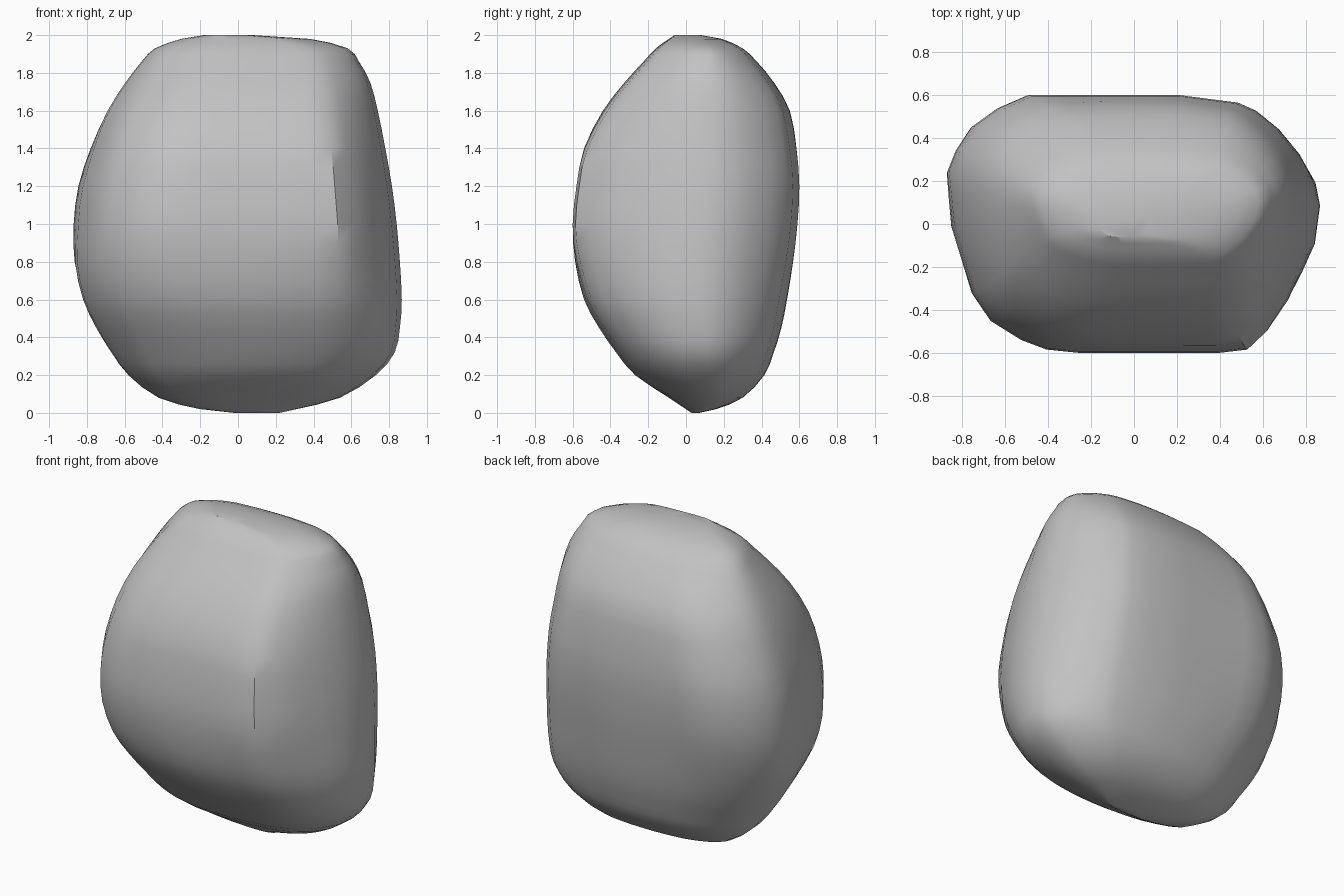
import bpy, bmesh, math

if "Cube" in bpy.data.objects:
    bpy.data.objects.remove(bpy.data.objects["Cube"])

# Boulder plan outline, counter-clockwise from the left tip
OUTLINE = [(-.87, .25), (-.845, 0), (-.75, -.32), (-.665, -.45), (-.52, -.54), (-.4, -.585),
           (-.25, -.6), (.42, -.6), (.55, -.585), (.64, -.5), (.73, -.36), (.84, -.1),
           (.867, .1), (.85, .22), (.79, .34), (.7, .45), (.6, .53), (.52, .565), (.24, .6),
           (-.5, .6), (-.64, .54), (-.76, .455), (-.83, .35)]

# Height, left, right, front and back limits of each layer
LAYERS = [
    (0.00, -.02, .22, .03, .07), (0.02, -.20, .31, .00, .16),
    (0.08, -.42, .54, -.09, .30), (0.20, -.58, .73, -.27, .415),
    (0.32, -.67, .83, -.37, .465), (0.45, -.75, .857, -.46, .505),
    (0.60, -.82, .867, -.54, .535), (0.80, -.865, .857, -.587, .567),
    (1.00, -.87, .84, -.60, .59), (1.20, -.845, .815, -.58, .60),
    (1.40, -.78, .78, -.54, .585), (1.60, -.69, .74, -.44, .55),
    (1.75, -.595, .70, -.325, .465), (1.86, -.51, .64, -.225, .375),
    (1.93, -.44, .58, -.16, .30), (1.98, -.30, .38, -.09, .19),
    (2.00, -.18, .08, -.06, .08)]


def split_edges(points):
    """Add evenly spaced points to the long edges of a closed outline."""
    out = []
    for i, (x, y) in enumerate(points):
        nx, ny = points[(i + 1) % len(points)]
        n = max(1, round(math.hypot(nx - x, ny - y) / .15))
        out += [(x + (nx - x) * k / n, y + (ny - y) * k / n) for k in range(n)]
    return out


def refine(layers):
    """Insert a curved midpoint between neighbouring middle layers."""
    out = list(layers[:2])
    for a, b, c, d in zip(layers, layers[1:], layers[2:], layers[3:]):
        out.append(tuple((9 * (q + r) - p - s) / 16 for p, q, r, s in zip(a, b, c, d)))
        out.append(c)
    return out + [layers[-1]]


def fit(values, low, high):
    """Rescale values to run exactly from low to high."""
    a, b = min(values), max(values)
    return [low + (v - a) / (b - a) * (high - low) for v in values]


def layer_ring(bm, layer, plan):
    """Fit the plan to one layer, rounding its corners near the base and crown."""
    z, left, right, front, back = layer
    base = max(0, min(.75, (.95 - z) * 1.1))
    crown = max(0, min(.35, (z - 1.3) * .6))
    us, vs = [], []
    for px, py in plan:
        u, v = px / .867, py / .6
        r = math.hypot(u, v)
        if r > 1:
            # The back right corner stays fuller low down, the back left is softer on top
            low = base * (.5 if u > 0 and v > 0 else 1)
            high = crown * (1.4 if u < 0 and v > 0 else 1)
            s = 1 + (1 / r - 1) * max(low, high)
            u, v = u * s, v * s
        us.append(u)
        vs.append(v)
    return [bm.verts.new((x, y, z))
            for x, y in zip(fit(us, left, right), fit(vs, front, back))]


# Boulder body, lofted through the layers
bm = bmesh.new()
plan = split_edges(OUTLINE)
rings = [layer_ring(bm, layer, plan) for layer in refine(LAYERS)]
for low, high in zip(rings, rings[1:]):
    for i in range(len(plan)):
        j = (i + 1) % len(plan)
        bm.faces.new((low[i], low[j], high[j], high[i]))
bm.faces.new(rings[0][::-1])
bm.faces.new(rings[-1])
bmesh.ops.recalc_face_normals(bm, faces=bm.faces)
mesh = bpy.data.meshes.new("boulder")
bm.to_mesh(mesh)
bm.free()
boulder = bpy.data.objects.new("boulder", mesh)
bpy.context.collection.objects.link(boulder)

# Plain grey stone
stone = bpy.data.materials.new("grey stone")
stone.diffuse_color = (.54, .54, .54, 1)
stone.use_nodes = True
stone.node_tree.nodes["Principled BSDF"].inputs["Base Color"].default_value = stone.diffuse_color
mesh.materials.append(stone)

bpy.context.view_layer.objects.active = boulder
boulder.select_set(True)
bpy.ops.object.shade_smooth_by_angle(angle=math.radians(35))
